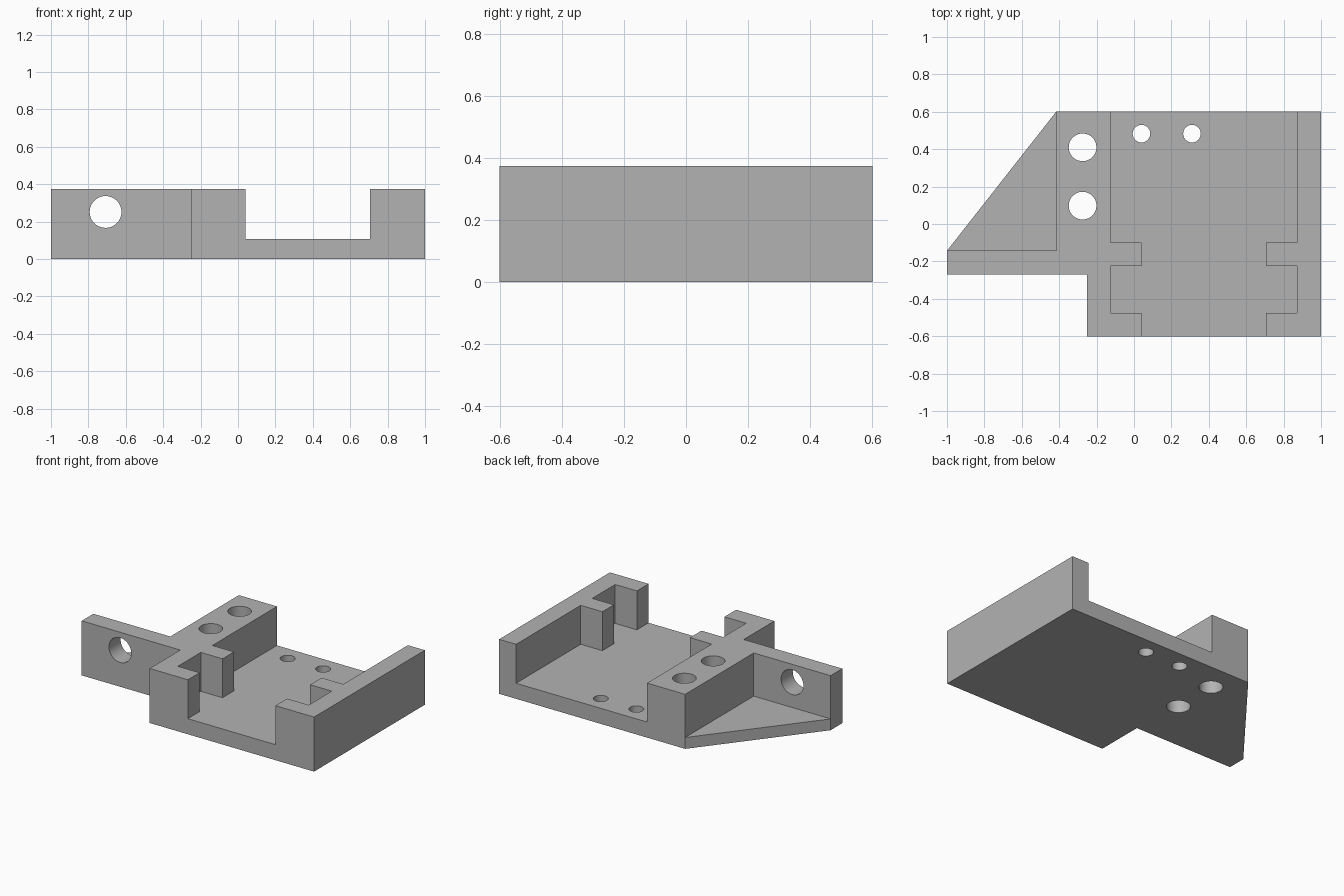
import bpy, bmesh, math

cube = bpy.data.objects.get("Cube")
if cube:
    bpy.data.objects.remove(cube)

grey = bpy.data.materials.new("plain_grey")
grey.use_nodes = True
COLOUR = (0.45, 0.45, 0.45, 1)
grey.diffuse_color = COLOUR
grey.node_tree.nodes["Principled BSDF"].inputs["Base Color"].default_value = COLOUR

HEIGHT, FLOOR, WEB = 0.375, 0.107, 0.078


def add_object(name, bm):
    bmesh.ops.recalc_face_normals(bm, faces=bm.faces)
    mesh = bpy.data.meshes.new(name)
    bm.to_mesh(mesh)
    bm.free()
    mesh.materials.append(grey)
    obj = bpy.data.objects.new(name, mesh)
    bpy.context.collection.objects.link(obj)
    return obj


def prism(name, outline, bottom, top):
    """Extrude a plan outline between two heights."""
    bm = bmesh.new()
    face = bm.faces.new([bm.verts.new((x, y, bottom)) for x, y in outline])
    up = bmesh.ops.extrude_face_region(bm, geom=[face])["geom"]
    for v in up:
        if isinstance(v, bmesh.types.BMVert):
            v.co.z = top
    return add_object(name, bm)


def drill(name, location, radius, tilt=0):
    bm = bmesh.new()
    bmesh.ops.create_cone(bm, cap_ends=True, segments=48,
                          radius1=radius, radius2=radius, depth=1)
    obj = add_object(name, bm)
    obj.location = location
    obj.rotation_euler.x = tilt
    return obj


# Full-height block: carriage, side arm and sloping back corner
bracket = prism("bracket", [(-1, -0.27), (-0.25, -0.27), (-0.25, -0.602), (1, -0.602),
                            (1, 0.602), (-0.415, 0.602), (-1, -0.143)], 0, HEIGHT)

# Open channel with two pairs of tabs, mirrored about its centre line
CENTRE, WIDE, NARROW = 0.373, 0.498, 0.333
half = [(NARROW, -0.8), (NARROW, -0.475), (WIDE, -0.475), (WIDE, -0.225),
        (NARROW, -0.225), (NARROW, -0.1), (WIDE, -0.1), (WIDE, 0.8)]
channel = [(CENTRE + x, y) for x, y in half] + [(CENTRE - x, y) for x, y in reversed(half)]
cutters = [prism("channel_cutter", channel, FLOOR, 0.6)]

# Space above the thin triangular web
cutters.append(prism("web_cutter", [(-0.415, -0.143), (-0.415, 0.8),
                                    (-1.2, 0.8), (-1.2, -0.143)], WEB, 0.6))

# Vertical holes, then the cross hole through the arm
for x, y, r in [(-0.275, 0.41, 0.074), (-0.275, 0.098, 0.074),
                (0.04, 0.483, 0.047), (0.31, 0.483, 0.047)]:
    cutters.append(drill("hole_cutter", (x, y, 0.2), r))
cutters.append(drill("arm_hole_cutter", (-0.708, -0.3, 0.252), 0.085, math.pi / 2))

bpy.context.view_layer.objects.active = bracket
for cutter in cutters:
    cutter.hide_render = True
    mod = bracket.modifiers.new("cut", 'BOOLEAN')
    mod.operation = 'DIFFERENCE'
    mod.solver = 'EXACT'
    mod.object = cutter
    bpy.ops.object.modifier_apply(modifier=mod.name)
    bpy.data.objects.remove(cutter)

# Smooth hole walls, sharp edges
bpy.ops.object.select_all(action='DESELECT')
bracket.select_set(True)
bpy.ops.object.shade_smooth_by_angle(angle=math.radians(30))
